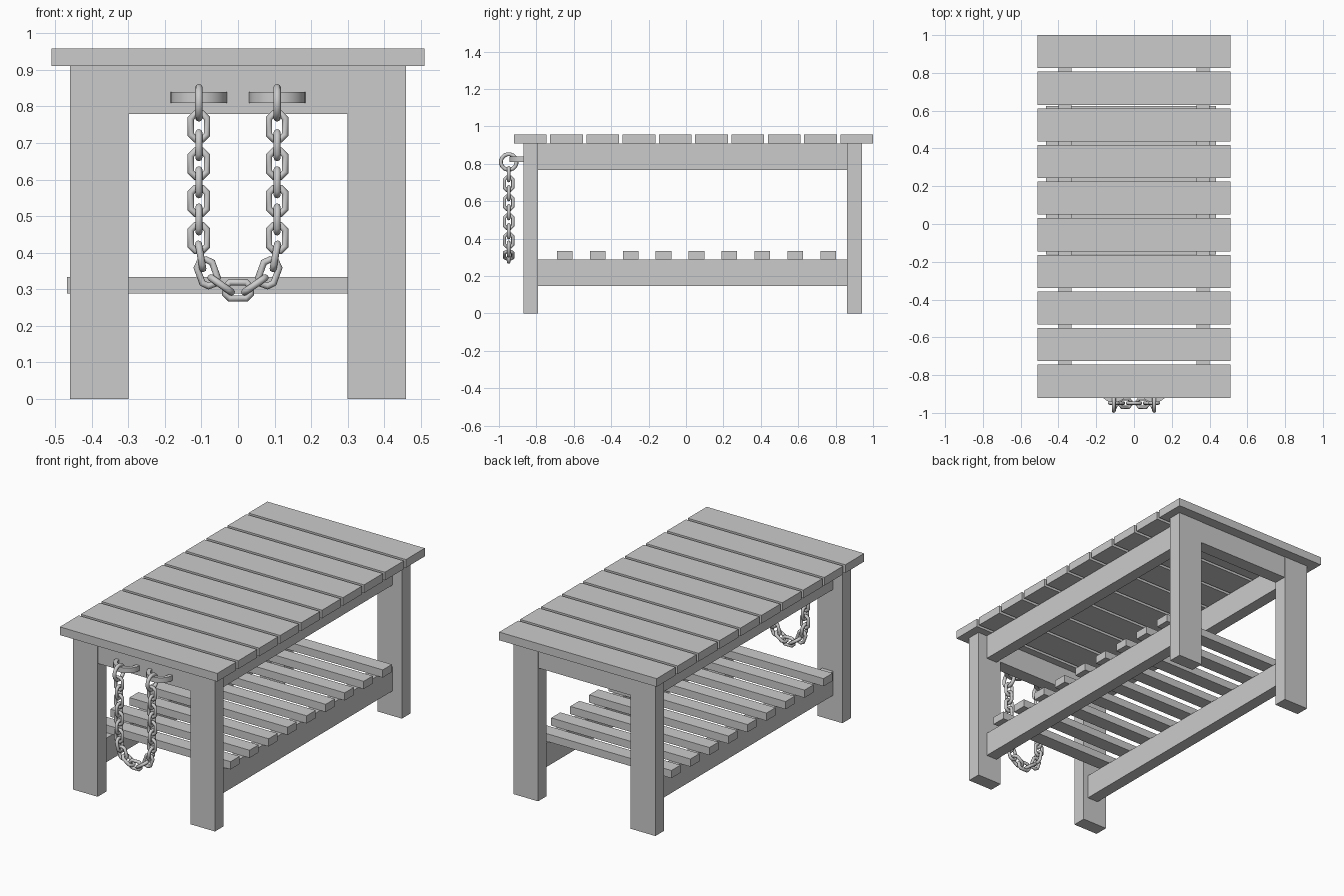
import bpy, bmesh, math
from mathutils import Matrix, Vector

cube = bpy.data.objects.get("Cube")
if cube:
    bpy.data.objects.remove(cube, do_unlink=True)

grey = bpy.data.materials.new("light_grey")
grey.use_nodes = True
grey.diffuse_color = (0.6, 0.6, 0.6, 1)
grey.node_tree.nodes["Principled BSDF"].inputs["Base Color"].default_value = (0.6, 0.6, 0.6, 1)


def finish(name, bm, smooth=False):
    bmesh.ops.recalc_face_normals(bm, faces=bm.faces)
    mesh = bpy.data.meshes.new(name)
    bm.to_mesh(mesh)
    bm.free()
    mesh.materials.append(grey)
    obj = bpy.data.objects.new(name, mesh)
    bpy.context.collection.objects.link(obj)
    if smooth:
        bpy.ops.object.select_all(action="DESELECT")
        obj.select_set(True)
        bpy.context.view_layer.objects.active = obj
        bpy.ops.object.shade_smooth_by_angle(angle=math.radians(50))
    return obj


def box(name, x, y, z):
    """Box from (low, high) ranges on each axis."""
    bm = bmesh.new()
    bmesh.ops.create_cube(bm, size=1)
    size = [b - a for a, b in (x, y, z)]
    mid = [(a + b) / 2 for a, b in (x, y, z)]
    bmesh.ops.scale(bm, vec=size, verts=bm.verts)
    bmesh.ops.translate(bm, vec=mid, verts=bm.verts)
    return finish(name, bm)


def add_link(bm, matrix, radius, tube, stretch, sides):
    """Closed tube in the local xz plane, stretched along z."""
    rings = []
    for i in range(sides):
        a = 2 * math.pi * (i + 0.5) / sides
        out = Vector((math.cos(a), 0, math.sin(a)))
        centre = out * radius + Vector((0, 0, math.copysign(stretch, out.z)))
        ring = []
        for j in range(8):
            b = 2 * math.pi * j / 8
            p = centre + out * tube * math.cos(b) + Vector((0, tube * math.sin(b), 0))
            ring.append(bm.verts.new(matrix @ p))
        rings.append(ring)
    for i in range(sides):
        r, s = rings[i], rings[(i + 1) % sides]
        for j in range(8):
            k = (j + 1) % 8
            bm.faces.new((r[j], r[k], s[k], s[j]))


# Table top boards
for i in range(10):
    c = 0.9125 - i * 0.1939
    box(f"top_board_{i + 1}", (-0.51, 0.51), (c - 0.0875, c + 0.0875), (0.91, 0.958))

# Legs and long rails on each side
for side, sx in (("left", 1), ("right", -1)):
    leg_x = sorted((sx * 0.30, sx * 0.46))
    rail_x = sorted((sx * 0.33, sx * 0.40))
    box(f"front_leg_{side}", leg_x, (-0.87, -0.79), (0, 0.91))
    box(f"back_leg_{side}", leg_x, (0.86, 0.94), (0, 0.91))
    box(f"upper_rail_{side}", rail_x, (-0.79, 0.86), (0.767, 0.91))
    box(f"lower_rail_{side}", rail_x, (-0.79, 0.86), (0.147, 0.288))

# Short aprons between the legs
box("front_apron", (-0.30, 0.30), (-0.868, -0.79), (0.78, 0.91))
box("back_apron", (-0.30, 0.30), (0.86, 0.938), (0.78, 0.91))

# Shelf slats
for i in range(9):
    y = -0.69 + i * 0.176
    box(f"shelf_slat_{i + 1}", (-0.467, 0.435), (y, y + 0.084), (0.288, 0.333))

# Half-ring brackets on the front apron, each holding a round ring
CHAIN_X, CHAIN_Y = 0.107, -0.948
for side, sx in (("left", 1), ("right", -1)):
    bm = bmesh.new()
    sections = []
    for i in range(13):
        a = math.pi * (1 + i / 12)
        sections.append([bm.verts.new((sx * CHAIN_X + r * math.cos(a), -0.868 + r * math.sin(a), z))
                         for r, z in ((0.077, 0.81), (0.077, 0.84), (0.055, 0.84), (0.055, 0.81))])
    for s, t in zip(sections, sections[1:]):
        for j in range(4):
            k = (j + 1) % 4
            bm.faces.new((s[j], s[k], t[k], t[j]))
    bm.faces.new(sections[0])
    bm.faces.new(sections[-1])
    finish(f"chain_bracket_{side}", bm, True)

    bm = bmesh.new()
    place = Matrix.Translation((sx * CHAIN_X, CHAIN_Y, 0.81)) @ Matrix.Rotation(math.pi / 2, 4, "Z")
    add_link(bm, place, 0.042, 0.0105, 0, 16)
    finish(f"chain_ring_{side}", bm, True)

# Hanging chain: straight run, then the curve to the middle
path = [(CHAIN_X, 0.745 - i * 0.0508, 0) for i in range(7)]
path += [(0.102, 0.39, 10), (0.084, 0.345, 20), (0.046, 0.312, 55), (0, 0.297, 90)]
bm = bmesh.new()
for i, (x, z, tilt) in enumerate(path):
    for sx in ((1, -1) if x else (1,)):
        place = (Matrix.Translation((sx * x, CHAIN_Y, z))
                 @ Matrix.Rotation(math.radians(sx * tilt), 4, "Y")
                 @ Matrix.Rotation(math.pi / 2 * (i % 2), 4, "Z"))
        add_link(bm, place, 0.024, 0.0095, 0.013, 8)
finish("hanging_chain", bm, True)
